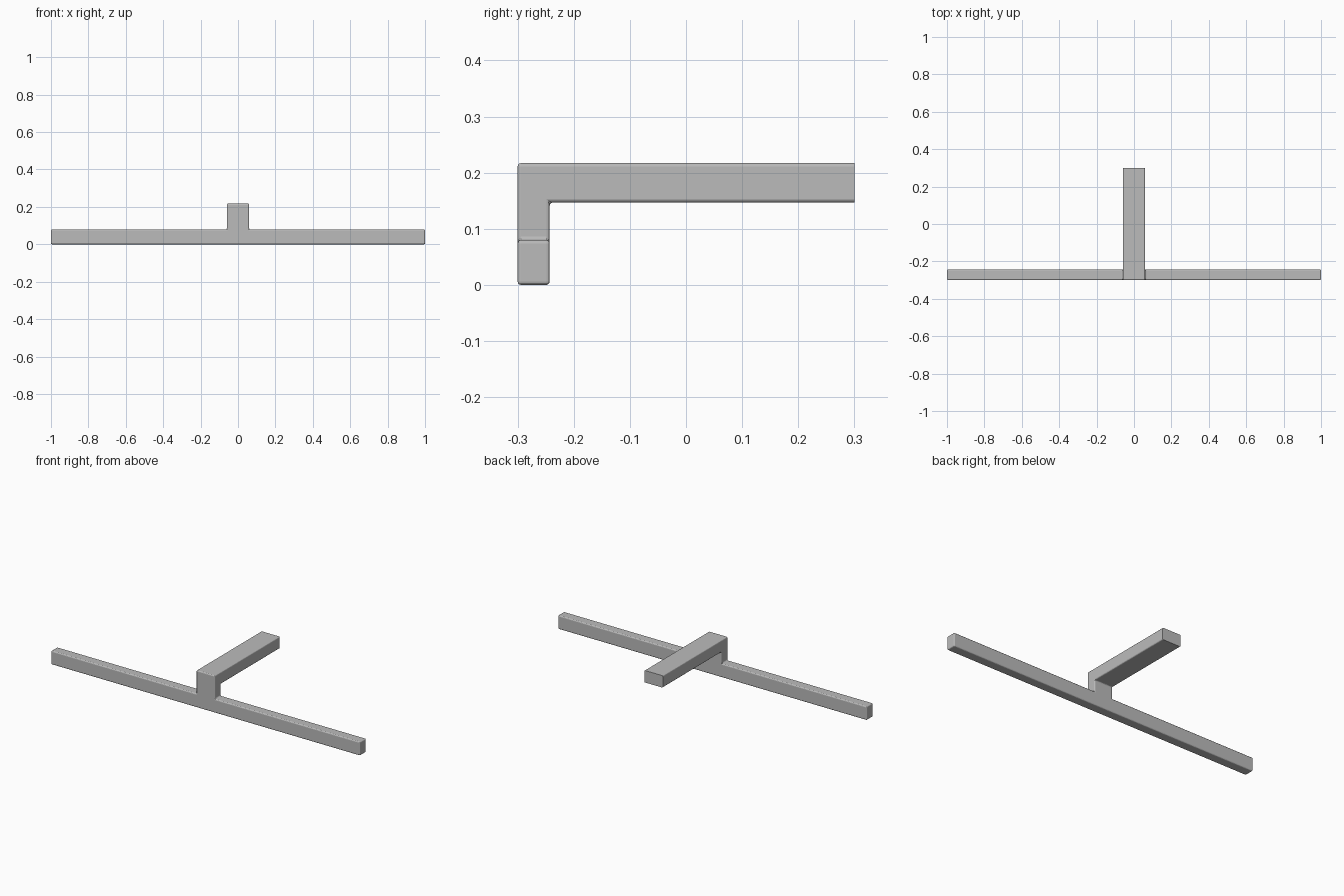
import bpy
import bmesh
import math
from mathutils import Vector

cube = bpy.data.objects.get("Cube")
if cube:
    bpy.data.objects.remove(cube, do_unlink=True)

grey = bpy.data.materials.new("plain grey")
grey.use_nodes = True
colour = (0.5, 0.5, 0.5, 1)
grey.diffuse_color = colour
grey.node_tree.nodes["Principled BSDF"].inputs["Base Color"].default_value = colour

# Cut planes of the block layout, and the blocks that are solid
cuts = ((-1, -0.06, 0.06, 1), (-0.3, -0.243, 0.3), (0, 0.08, 0.147, 0.217))
crossbar = {(0, 0, 0), (1, 0, 0), (2, 0, 0)}
post = {(1, 0, 1), (1, 0, 2)}
arm = {(1, 1, 2)}
solid = crossbar | post | arm


def add_side(bm, cell, axis, step):
    """Add the outer face of one block along an axis."""
    u, v = (axis + 1) % 3, (axis + 2) % 3
    corners = [(0, 0), (1, 0), (1, 1), (0, 1)]
    if not step:
        corners.reverse()
    verts = []
    for a, b in corners:
        offset = [0, 0, 0]
        offset[axis], offset[u], offset[v] = step, a, b
        verts.append(bm.verts.new(
            Vector([cuts[i][cell[i] + offset[i]] for i in range(3)])))
    bm.faces.new(verts)


# One continuous skin over crossbar, post and arm
bm = bmesh.new()
for cell in sorted(solid):
    for axis in range(3):
        for step in (0, 1):
            neighbour = list(cell)
            neighbour[axis] += 1 if step else -1
            if tuple(neighbour) not in solid:
                add_side(bm, cell, axis, step)
bmesh.ops.remove_doubles(bm, verts=bm.verts[:], dist=0.0001)
bmesh.ops.dissolve_limit(bm, angle_limit=math.radians(1),
                         verts=bm.verts[:], edges=bm.edges[:])

# Small rounded edges everywhere except around the square-cut arm end
rounded = [e for e in bm.edges if min(v.co.y for v in e.verts) < 0.29]
bmesh.ops.bevel(bm, geom=rounded, offset=0.006, segments=3, profile=0.5,
                affect='EDGES', clamp_overlap=True)
bmesh.ops.recalc_face_normals(bm, faces=bm.faces[:])

mesh = bpy.data.meshes.new("crossbar_with_arm")
bm.to_mesh(mesh)
bm.free()
mesh.materials.append(grey)
bracket = bpy.data.objects.new("crossbar_with_arm", mesh)
bpy.context.collection.objects.link(bracket)
